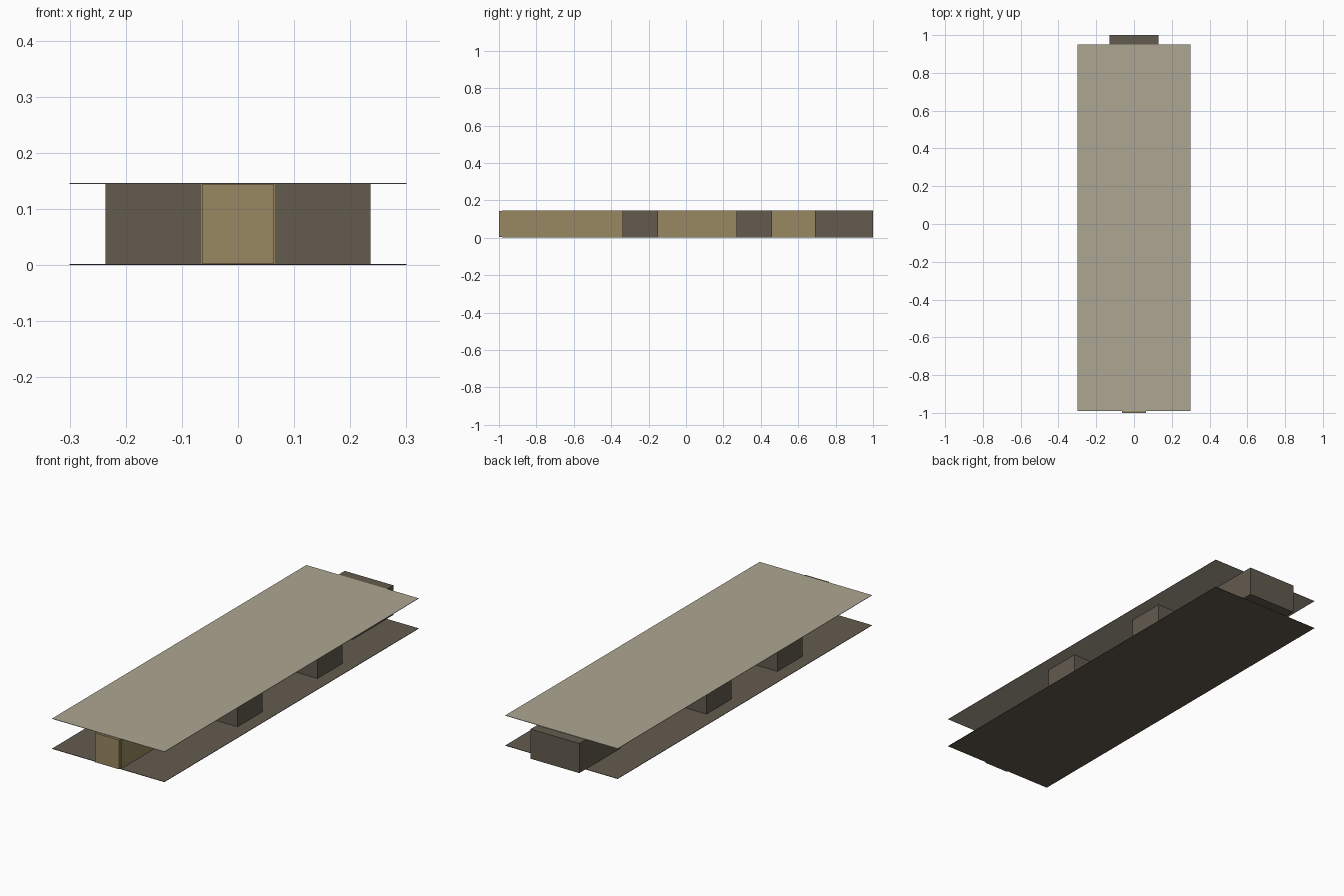
import bpy

if "Cube" in bpy.data.objects:
    bpy.data.objects.remove(bpy.data.objects["Cube"])


def linear(c):
    c /= 255
    return c / 12.92 if c <= 0.04045 else ((c + 0.055) / 1.055) ** 2.4


def material(name, rgb):
    m = bpy.data.materials.new(name)
    m.diffuse_color = (*[linear(c) for c in rgb], 1)
    m.use_nodes = True
    m.node_tree.nodes["Principled BSDF"].inputs["Base Color"].default_value = m.diffuse_color
    return m


light = material("pale stone", (174, 166, 147))
tan = material("tan", (152, 137, 97))
dark = material("dark taupe", (99, 91, 78))


def box(name, x, y, z, mat):
    """Box from (min, max) ranges on each axis."""
    spans = (x, y, z)
    bpy.ops.mesh.primitive_cube_add(size=1, location=[(a + b) / 2 for a, b in spans])
    ob = bpy.context.object
    ob.name = name
    ob.scale = [b - a for a, b in spans]
    bpy.ops.object.transform_apply(location=False, rotation=False, scale=True)
    ob.data.materials.append(mat)
    return ob


H, T = 0.147, 0.002          # total height, plate thickness
inner = (T, H - T)

# Floor and roof plates
box("floor_plate", (-0.3, 0.3), (-0.99, 0.95), (0, T), dark)
box("roof_plate", (-0.3, 0.3), (-0.99, 0.95), (H - T, H), light)

# Central corridor with a slightly narrower front door
box("corridor", (-0.068, 0.068), (-0.985, 0.69), inner, tan)
box("front_door", (-0.064, 0.064), (-1.0, -0.985), (0.003, H - 0.003), tan)

# Room at the back end
box("end_room", (-0.13, 0.13), (0.69, 1.0), inner, dark)

# Staggered side rooms along the corridor
for i, y in enumerate((-0.34, 0.27)):
    box(f"right_room_{i + 1}", (0.068, 0.236), (y, y + 0.19), inner, dark)
for i, y in enumerate((-0.55, -0.01)):
    box(f"left_room_{i + 1}", (-0.236, -0.068), (y, y + 0.19), inner, dark)
